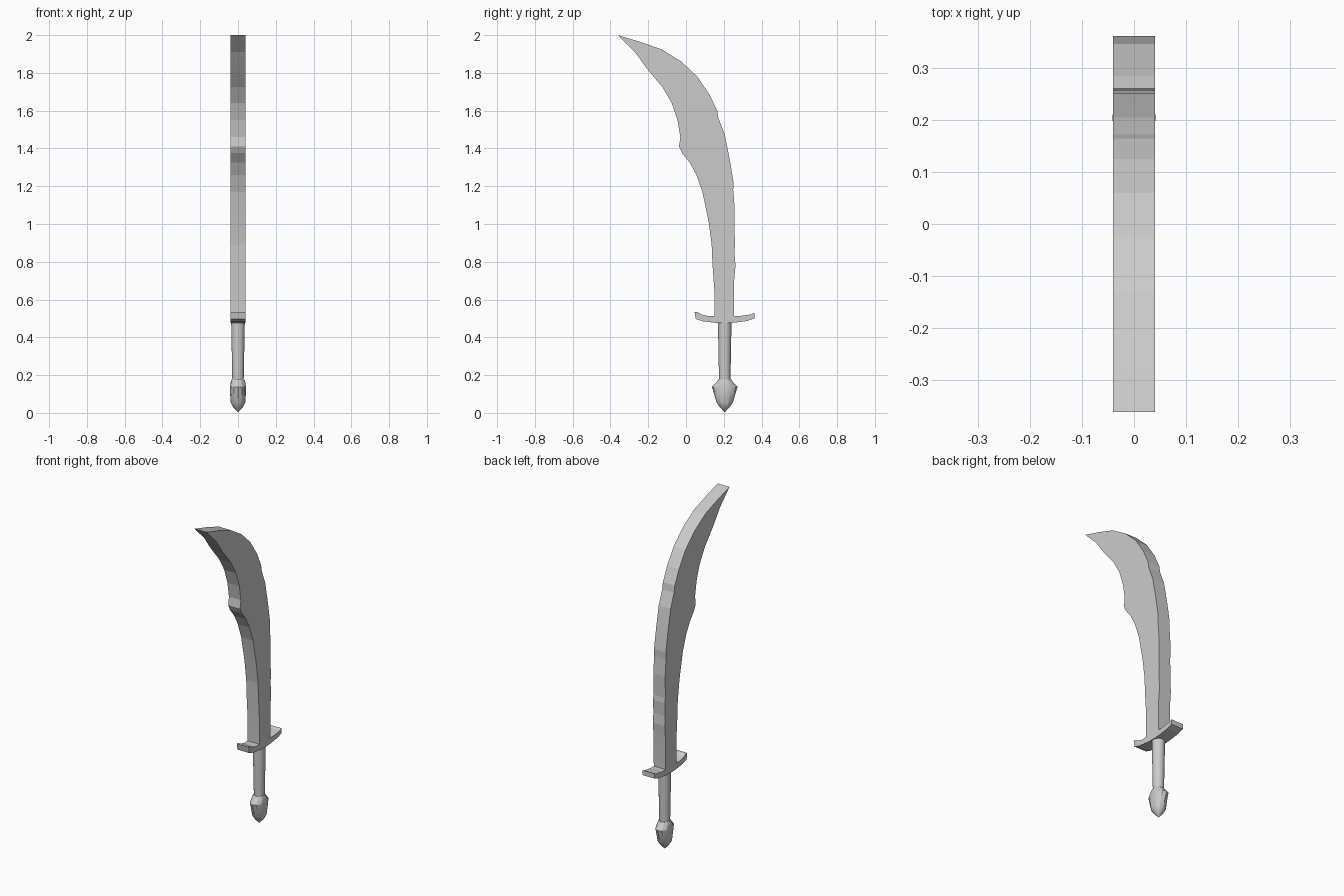
import bpy, bmesh, math

cube = bpy.data.objects.get("Cube")
if cube:
    bpy.data.objects.remove(cube, do_unlink=True)

steel = bpy.data.materials.new("light_grey_steel")
steel.use_nodes = True
GREY = (0.6, 0.6, 0.6, 1)
steel.diffuse_color = GREY
steel.node_tree.nodes["Principled BSDF"].inputs["Base Color"].default_value = GREY

HALF = 0.04      # half thickness of blade and guard
GRIP_Y = 0.205   # handle axis


def finish(name, bm, angle):
    bmesh.ops.recalc_face_normals(bm, faces=bm.faces)
    mesh = bpy.data.meshes.new(name)
    bm.to_mesh(mesh)
    bm.free()
    mesh.materials.append(steel)
    obj = bpy.data.objects.new(name, mesh)
    bpy.context.collection.objects.link(obj)
    bpy.ops.object.select_all(action='DESELECT')
    obj.select_set(True)
    bpy.context.view_layer.objects.active = obj
    bpy.ops.object.shade_smooth_by_angle(angle=math.radians(angle))
    return obj


def slab(name, outline):
    """Extrude a (y, z) outline across the thickness."""
    bm = bmesh.new()
    face = bm.faces.new([bm.verts.new((-HALF, y, z)) for y, z in outline])
    out = bmesh.ops.extrude_face_region(bm, geom=[face])
    for v in out["geom"]:
        if isinstance(v, bmesh.types.BMVert):
            v.co.x = HALF
    return finish(name, bm, 5)


def loft(name, rings, sides, angle):
    """Stack elliptical rings of (z, half x, half y) along the handle axis."""
    bm = bmesh.new()
    loops = []
    for z, hx, hy in rings:
        turn = [2 * math.pi * i / sides for i in range(sides)]
        loops.append([bm.verts.new((hx * math.cos(a), GRIP_Y + hy * math.sin(a), z)) for a in turn])
    for low, high in zip(loops, loops[1:]):
        for i in range(sides):
            j = (i + 1) % sides
            bm.faces.new((low[i], low[j], high[j], high[i]))
    bm.faces.new(loops[0])
    bm.faces.new(loops[-1])
    return finish(name, bm, angle)


# Curved blade: cutting edge up to the tip, then the wavy spine back down
cutting_edge = [
    (.15, .505), (.15, .65), (.14, .79), (.136, .89), (.12, 1.01), (.087, 1.17),
    (.055, 1.26), (.02, 1.325), (-.02, 1.375), (-.037, 1.41), (-.03, 1.46),
    (-.045, 1.55), (-.075, 1.64), (-.125, 1.725), (-.205, 1.82), (-.27, 1.91)]
spine = [
    (-.362, 2), (-.245, 1.965), (-.13, 1.925), (-.025, 1.86), (.06, 1.78),
    (.125, 1.685), (.165, 1.6), (.172, 1.56), (.205, 1.475), (.23, 1.35),
    (.251, 1.225), (.25, 1.18), (.258, 1.08), (.256, .95), (.26, .92),
    (.257, .84), (.262, .78), (.255, .7), (.253, .505)]
slab("blade", cutting_edge + spine)

# Cross guard with raised ends
slab("guard", [
    (.045, .535), (.06, .535), (.08, .522), (.115, .513), (.285, .513), (.32, .518),
    (.347, .522), (.362, .53), (.362, .5), (.325, .487), (.26, .478), (.22, .475),
    (.17, .475), (.09, .485), (.052, .497)])

# Tapered round grip
loft("grip", [(.16, .03, .03), (.48, .036, .036)], 24, 30)

# Faceted pommel: wide shoulders narrowing to a point
loft("pommel", [
    (.005, .002, .002), (.03, .026, .026), (.055, .039, .043), (.105, .042, .058),
    (.138, .042, .068), (.165, .038, .042), (.178, .033, .033)], 12, 25)
